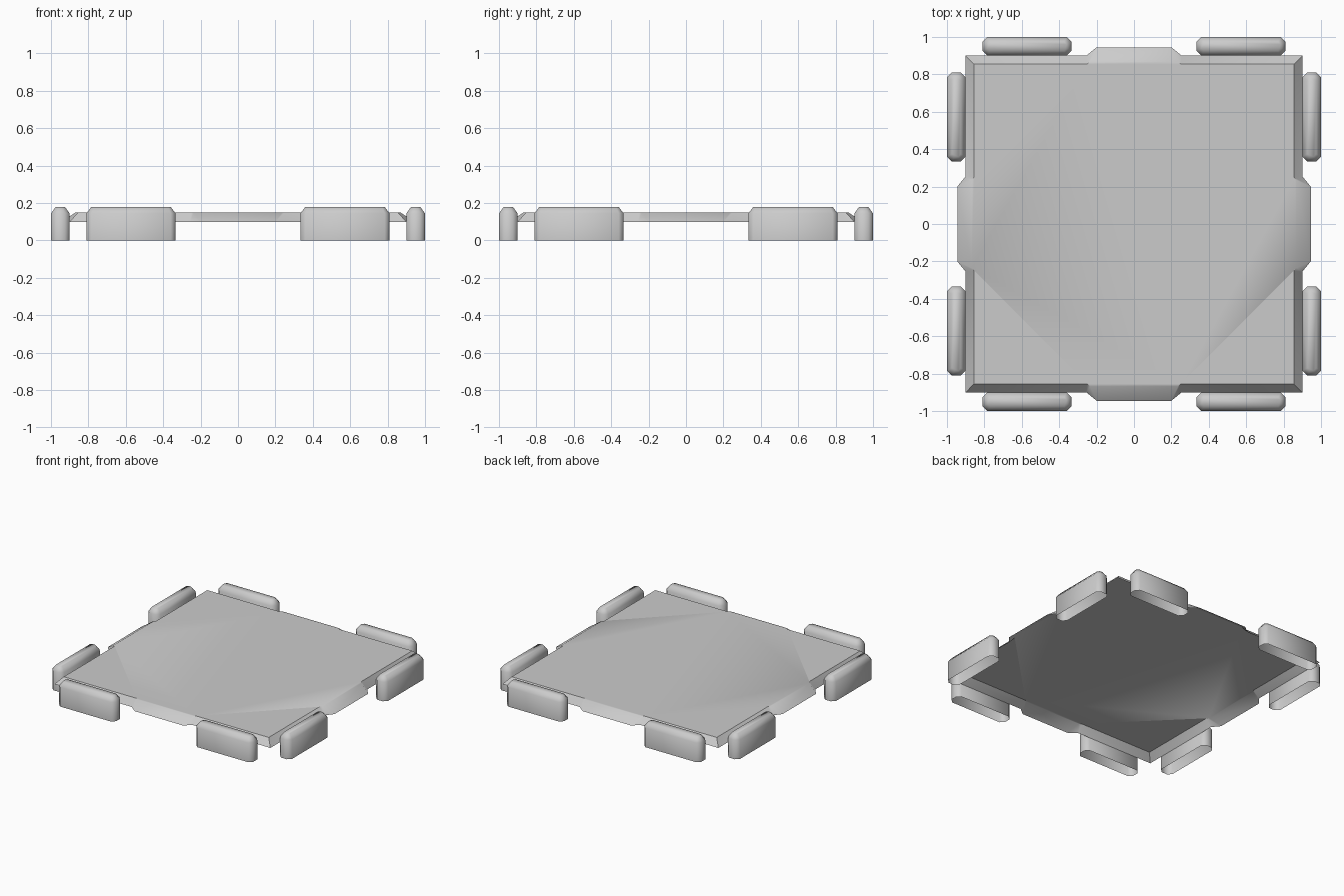
import bpy, math
from mathutils import Matrix, Vector

if "Cube" in bpy.data.objects:
    bpy.data.objects.remove(bpy.data.objects["Cube"])


def loft(name, rings, angle):
    """Skin stacked outlines into a shell, capped on top, open below."""
    n = len(rings[0])
    verts = [v for ring in rings for v in ring]
    faces = [(r * n + i, r * n + (i + 1) % n, (r + 1) * n + (i + 1) % n, (r + 1) * n + i)
             for r in range(len(rings) - 1) for i in range(n)]
    faces.append(tuple(range((len(rings) - 1) * n, len(rings) * n)))
    mesh = bpy.data.meshes.new(name)
    mesh.from_pydata(verts, [], faces)
    mesh.shade_smooth()
    mesh.set_sharp_from_angle(angle=math.radians(angle))
    return mesh


def add(name, mesh, rot=0.0):
    obj = bpy.data.objects.new(name, mesh)
    obj.rotation_euler.z = rot
    bpy.context.collection.objects.link(obj)
    return obj


def plate_ring(edge, half_out, half_in, tab, z):
    """Square outline with a tapered tab in the middle of each side."""
    side = [(-edge, -edge), (-half_out, -edge), (-half_in, -tab),
            (half_in, -tab), (half_out, -edge)]
    return [Matrix.Rotation(k * math.pi / 2, 3, 'Z') @ Vector((x, y, z))
            for k in range(4) for x, y in side]


def bumper_ring(inset, z):
    """Long octagon around the bumper centre."""
    cx, cy, c = 0.572, -0.95, 0.026
    hx, hy = 0.238 - inset, 0.05 - inset
    c = c * (1 - inset * 18)
    pts = [(-hx + c, -hy), (hx - c, -hy), (hx, -hy + c), (hx, hy - c),
           (hx - c, hy), (-hx + c, hy), (-hx, hy - c), (-hx, -hy + c)]
    return [(cx + x, cy + y, z) for x, y in pts]


# Thin plate with sloping rim
add("plate", loft("plate", [plate_ring(0.9, 0.255, 0.2, 0.945, 0.1),
                            plate_ring(0.855, 0.25, 0.235, 0.868, 0.15)], 40))

# Two rounded bumpers on every side
bumper = loft("bumper", [bumper_ring(0, 0), bumper_ring(0, 0.145),
                         bumper_ring(0.026, 0.18)], 75)
left_bumper = bumper.copy()
left_bumper.transform(Matrix.Translation((-2 * 0.572, 0, 0)))
for k, side in enumerate(("front", "right", "back", "left")):
    add(side + "_bumper_a", left_bumper, k * math.pi / 2)
    add(side + "_bumper_b", bumper, k * math.pi / 2)
